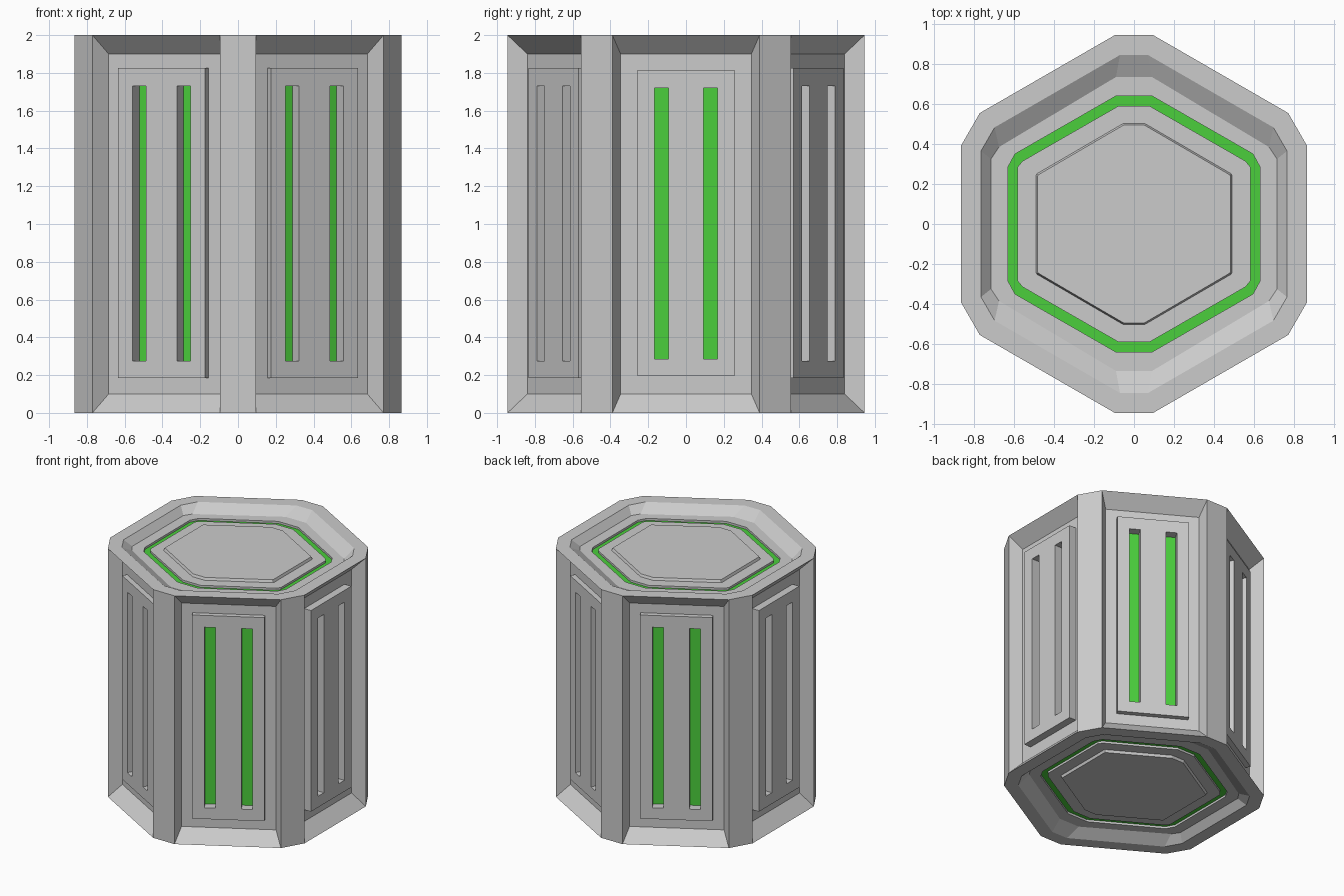
import bpy, bmesh
from math import sin, cos, radians
from mathutils import Vector

if "Cube" in bpy.data.objects:
    bpy.data.objects.remove(bpy.data.objects["Cube"])

green = bpy.data.materials.new("green_glow")
green.diffuse_color = (0.07, 0.62, 0.045, 1)
green.use_nodes = True
green.node_tree.nodes["Principled BSDF"].inputs["Base Color"].default_value = green.diffuse_color


def make_object(name, bm, mat=None):
    bmesh.ops.recalc_face_normals(bm, faces=bm.faces[:])
    me = bpy.data.meshes.new(name)
    bm.to_mesh(me)
    bm.free()
    ob = bpy.data.objects.new(name, me)
    bpy.context.collection.objects.link(ob)
    if mat:
        me.materials.append(mat)
    return ob


def on_side(angle, d, t, z):
    """Point at distance d out from the axis and t sideways on one side."""
    a = radians(angle)
    return Vector((d * cos(a) - t * sin(a), d * sin(a) + t * cos(a), z))


def side_box(bm, angle, d0, d1, t0, t1, z0, z1):
    v = [bm.verts.new(on_side(angle, d, t, z))
         for d in (d0, d1) for t in (t0, t1) for z in (z0, z1)]
    for f in ((0, 1, 3, 2), (4, 6, 7, 5), (0, 4, 5, 1),
              (2, 3, 7, 6), (0, 2, 6, 4), (1, 5, 7, 3)):
        bm.faces.new([v[i] for i in f])


def ring(bm, quarter, z):
    """Twelve-point loop mirrored from three points of one quarter."""
    q = list(quarter)
    pts = (q + [(-x, y) for x, y in reversed(q)] +
           [(-x, -y) for x, y in q] + [(x, -y) for x, y in reversed(q)])
    return [bm.verts.new((x, y, z)) for x, y in pts]


def bridge(bm, a, b):
    for i in range(12):
        j = (i + 1) % 12
        bm.faces.new((a[i], a[j], b[j], b[i]))


# Quarter outlines
OUTER = [(.866, .39), (.771, .555), (.095, .945)]
RIM = [(.765, .365), (.697, .483), (.07, .845)]
FLOOR = [(.715, .325), (.675, .385), (.09, .735)]
GLOW_OUT = [(.63, .285), (.595, .35), (.09, .64)]
GLOW_IN = [(.582, .285), (.557, .315), (.078, .59)]
PLATE = [(.49, .24), (.488, .25), (.055, .502)]
PLATE_TOP = [(.482, .238), (.48, .245), (.053, .494)]
CAP = [(RIM, 0), (FLOOR, .055), (GLOW_OUT, .055), (GLOW_OUT, .075),
       (GLOW_IN, .075), (GLOW_IN, .055), (PLATE, .055), (PLATE_TOP, .035)]

# Body: recessed caps at both ends and recessed sides
bm = bmesh.new()
ends = []
for base, sign in ((0, 1), (2, -1)):
    prev = ring(bm, OUTER, base)
    ends.append(prev)
    for quarter, depth in CAP:
        cur = ring(bm, quarter, base + sign * depth)
        bridge(bm, prev, cur)
        prev = cur
    bm.faces.new(prev)
low, high = ends
for i in range(12):
    j = (i + 1) % 12
    edge = [low[i], low[j], high[j], high[i]]
    if i % 2 == 0:
        bm.faces.new(edge)
        continue
    inner = [bm.verts.new(on_side(30 * (i + 1), .77, t, z))
             for t, z in ((-.346, .1), (.346, .1), (.346, 1.9), (-.346, 1.9))]
    for k in range(4):
        m = (k + 1) % 4
        bm.faces.new((edge[k], edge[m], inner[m], inner[k]))
    bm.faces.new(inner)
body = make_object("body", bm)

# Raised side panels, slot cutters and glowing strips
panels, cuts, strips = bmesh.new(), bmesh.new(), bmesh.new()
for angle in range(0, 360, 60):
    flat = angle % 180 == 0
    front, w, dz = (.83, .257, .01) if flat else (.81, .265, 0)
    side_box(panels, angle, .76, front, -w, w, .185 + dz, 1.825 - dz)
    a, b = (.092, .168) if flat else (.095, .176)
    for t0, t1 in ((-b, -a), (a, b)):
        side_box(cuts, angle, .735, .95, t0, t1, .275 + dz, 1.73 - dz)
        side_box(strips, angle, .73, .74, t0, t1, .275 + dz, 1.73 - dz)
side_panels = make_object("side_panels", panels)
cutter = make_object("slot_cutter", cuts)
cutter.hide_render = True
make_object("glow_strips", strips, green)

for ob in (body, side_panels):
    mod = ob.modifiers.new("slots", 'BOOLEAN')
    mod.operation = 'DIFFERENCE'
    mod.solver = 'EXACT'
    mod.object = cutter
    bpy.context.view_layer.objects.active = ob
    bpy.ops.object.modifier_apply(modifier=mod.name)
bpy.data.objects.remove(cutter)

# Glowing rings in the end grooves
for name, z0, z1 in (("bottom_glow_ring", .072, .078), ("top_glow_ring", 1.922, 1.928)):
    bm = bmesh.new()
    loops = [ring(bm, q, z) for q, z in
             ((GLOW_OUT, z0), (GLOW_OUT, z1), (GLOW_IN, z1), (GLOW_IN, z0))]
    for k in range(4):
        bridge(bm, loops[k], loops[(k + 1) % 4])
    make_object(name, bm, green)
